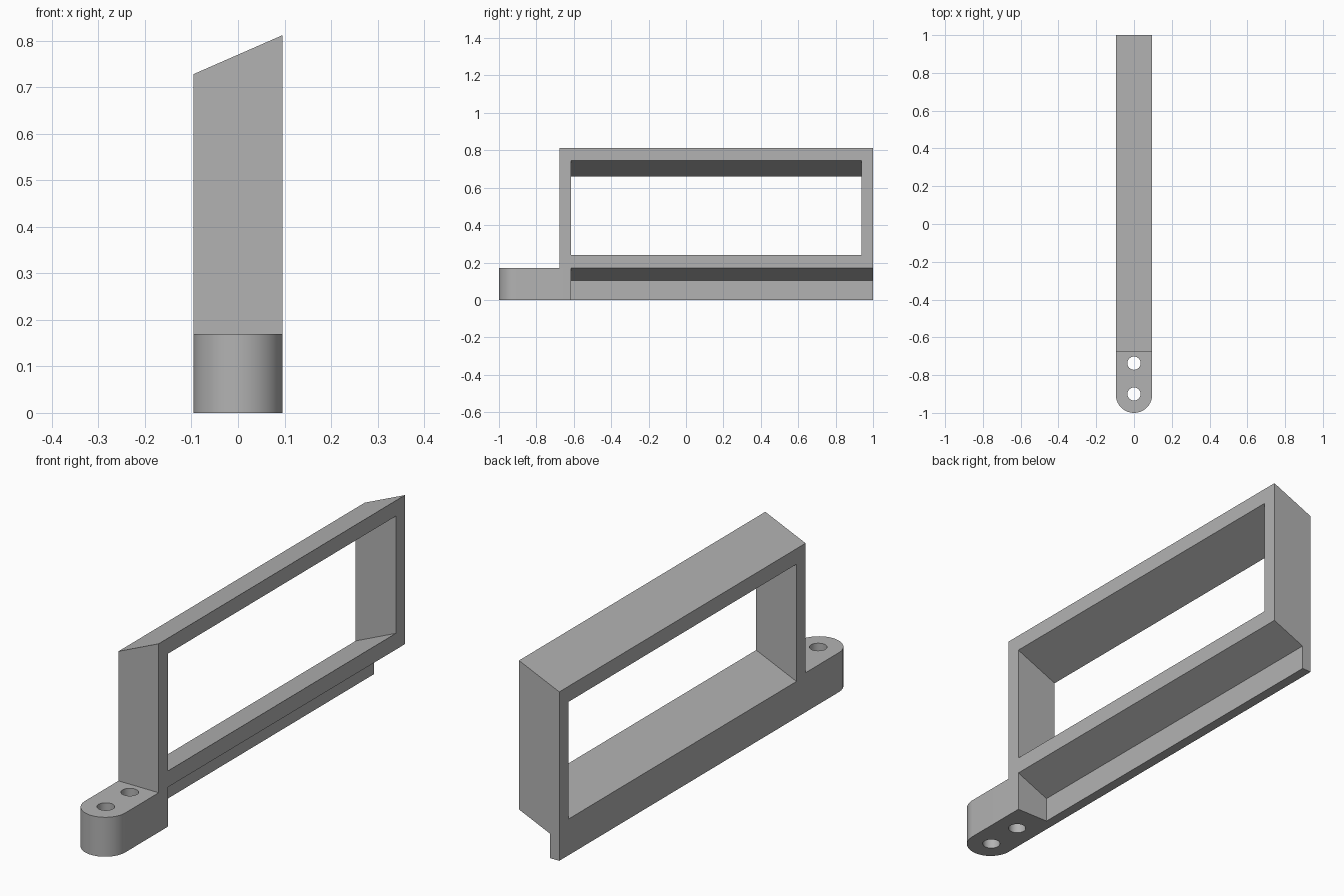
import bpy, bmesh, math
from mathutils import Vector

if "Cube" in bpy.data.objects:
    bpy.data.objects.remove(bpy.data.objects["Cube"])

HALF = 0.096            # half width of the bracket
SLOPE = 0.084 / 0.192   # tilt of the slanted bars across the width
LUG_TOP, WALL_FRONT, WINDOW_FRONT = 0.17, -0.677, -0.615

grey = bpy.data.materials.new("light grey")
grey.use_nodes = True
colour = (0.45, 0.45, 0.45, 1)
grey.diffuse_color = colour
grey.node_tree.nodes["Principled BSDF"].inputs["Base Color"].default_value = colour


def prism(name, points, lo, hi, axis):
    """Extrude a flat outline along z (xy points) or y (xz points)."""
    place = (lambda a, b, t: (a, b, t)) if axis == "z" else (lambda a, b, t: (a, t, b))
    bm = bmesh.new()
    face = bm.faces.new([bm.verts.new(place(a, b, lo)) for a, b in points])
    moved = bmesh.ops.extrude_face_region(bm, geom=[face])["geom"]
    bmesh.ops.translate(bm, vec=Vector(place(0, 0, hi - lo)),
                        verts=[v for v in moved if isinstance(v, bmesh.types.BMVert)])
    bmesh.ops.recalc_face_normals(bm, faces=bm.faces)
    mesh = bpy.data.meshes.new(name)
    bm.to_mesh(mesh)
    bm.free()
    mesh.materials.append(grey)
    obj = bpy.data.objects.new(name, mesh)
    bpy.context.collection.objects.link(obj)
    return obj


def arc(cy, radius, start, end, steps):
    return [(radius * math.cos(start + (end - start) * i / steps),
             cy + radius * math.sin(start + (end - start) * i / steps))
            for i in range(steps + 1)]


def slanted(z, x):
    """Height at x of a slanted plane that has height z at the +x side."""
    return z + SLOPE * (x - HALF)


# Solid blank with a rounded front end
outline = arc(-1 + HALF, HALF, math.pi, 2 * math.pi, 32) + [(HALF, 1), (-HALF, 1)]
bracket = prism("slanted_frame_bracket", outline, 0, 0.9, "z")

W = 0.3
cutters = [
    # Space above the mounting lug
    prism("lug_cutter", [(-W, LUG_TOP), (W, LUG_TOP), (W, 1), (-W, 1)],
          -1.2, WALL_FRONT, "y"),
    # Slanted roof
    prism("roof_cutter", [(-W, slanted(0.812, -W)), (W, slanted(0.812, W)),
                          (W, 1.2), (-W, 1.2)], -1.3, 1.2, "y"),
    # Slanted window opening
    prism("window_cutter", [(-W, slanted(0.24, -W)), (W, slanted(0.24, W)),
                            (W, slanted(0.745, W)), (-W, slanted(0.745, -W))],
          WINDOW_FRONT, 0.938, "y"),
    # Recess under the lower bar that leaves a thin lip
    prism("recess_cutter", [(-0.053, -0.1), (W, -0.1), (W, slanted(LUG_TOP, W)),
                            (-0.053, slanted(LUG_TOP, -0.053))],
          WINDOW_FRONT, 1.2, "y"),
]
# Screw holes
for y in (-0.737, -0.9):
    cutters.append(prism("hole_cutter", arc(y, 0.035, 0, 2 * math.pi, 32)[:-1],
                         -0.1, 0.4, "z"))

bpy.ops.object.select_all(action="DESELECT")
bpy.context.view_layer.objects.active = bracket
bracket.select_set(True)
for cutter in cutters:
    cutter.hide_render = True
    cut = bracket.modifiers.new("cut", "BOOLEAN")
    cut.operation, cut.solver, cut.object = "DIFFERENCE", "EXACT", cutter
    bpy.ops.object.modifier_apply(modifier=cut.name)
    bpy.data.objects.remove(cutter)

bpy.ops.object.shade_smooth_by_angle(angle=math.radians(30))
